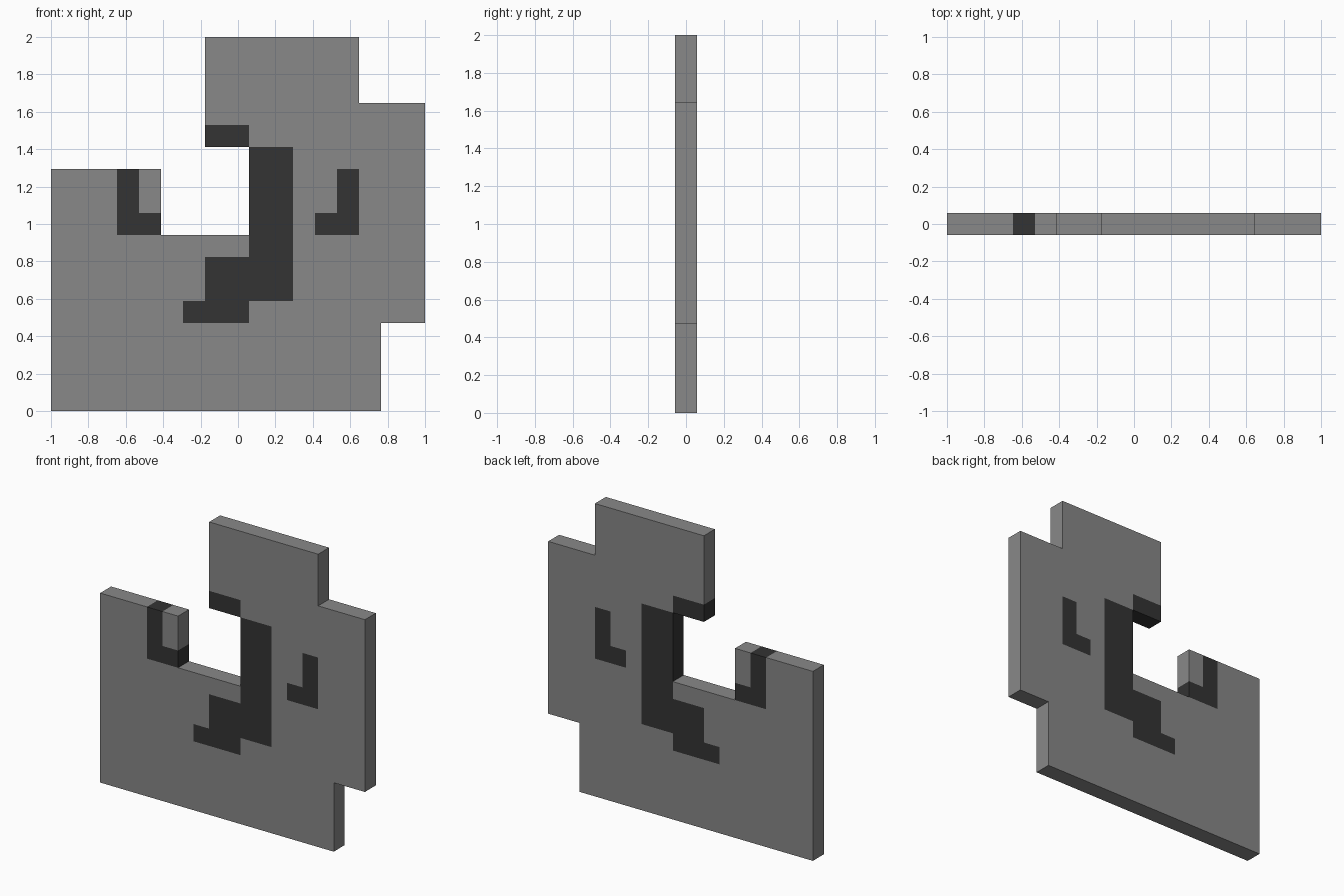
import bpy, bmesh
from mathutils import Matrix, Vector

if "Cube" in bpy.data.objects:
    bpy.data.objects.remove(bpy.data.objects["Cube"])

N = 17            # the tile is a 17 x 17 grid of square pixels
U = 2 / N         # pixel size, also the thickness

# Rectangles in pixel units: x0, x1, z0, z1
SOLID = [(0, 15, 0, 4), (0, 17, 4, 8), (0, 5, 8, 11),
         (9, 17, 8, 14), (7, 9, 12, 14), (7, 14, 14, 17)]
DARK = [(7, 9, 12, 13), (9, 11, 5, 12), (7, 9, 5, 7), (6, 9, 4, 5),
        (3, 4, 8, 11), (4, 5, 8, 9), (13, 14, 8, 11), (12, 13, 8, 9)]


def inside(rects, p):
    x, z = (p.x + 1) / U, p.z / U
    return any(a < x < b and c < z < d for a, b, c, d in rects)


def material(name, grey):
    m = bpy.data.materials.new(name)
    m.diffuse_color = (grey, grey, grey, 1)
    m.use_nodes = True
    m.node_tree.nodes["Principled BSDF"].inputs["Base Color"].default_value = m.diffuse_color
    return m


# Pixel sheet standing in the xz plane, trimmed to the outline
bm = bmesh.new()
bmesh.ops.create_grid(bm, x_segments=N, y_segments=N, size=1)
bm.transform(Matrix.Translation((0, -U / 2, 1)) @ Matrix.Rotation(1.5707963268, 4, 'X'))
outside = [f for f in bm.faces if not inside(SOLID, f.calc_center_median())]
bmesh.ops.delete(bm, geom=outside, context='FACES')

# Give the sheet its thickness
ext = bmesh.ops.extrude_face_region(bm, geom=bm.faces[:], use_keep_orig=True)
bmesh.ops.translate(bm, vec=Vector((0, U, 0)),
                    verts=[e for e in ext["geom"] if isinstance(e, bmesh.types.BMVert)])
bmesh.ops.recalc_face_normals(bm, faces=bm.faces[:])

# Dark markings run right through the slab, including its edges
for f in bm.faces:
    f.normal_update()
    f.material_index = int(inside(DARK, f.calc_center_median() - f.normal * U * 0.3))

# Merge pixels of one colour into large flat faces
bmesh.ops.dissolve_limit(bm, angle_limit=0.01, verts=bm.verts[:], edges=bm.edges[:],
                         delimit={'MATERIAL'})
bmesh.ops.triangulate(bm, faces=[f for f in bm.faces if len(f.verts) > 4])

mesh = bpy.data.meshes.new("stone_slab")
bm.to_mesh(mesh)
bm.free()
mesh.materials.append(material("mid grey", 0.246))
mesh.materials.append(material("dark grey", 0.0335))
bpy.context.collection.objects.link(bpy.data.objects.new("stone_slab", mesh))
